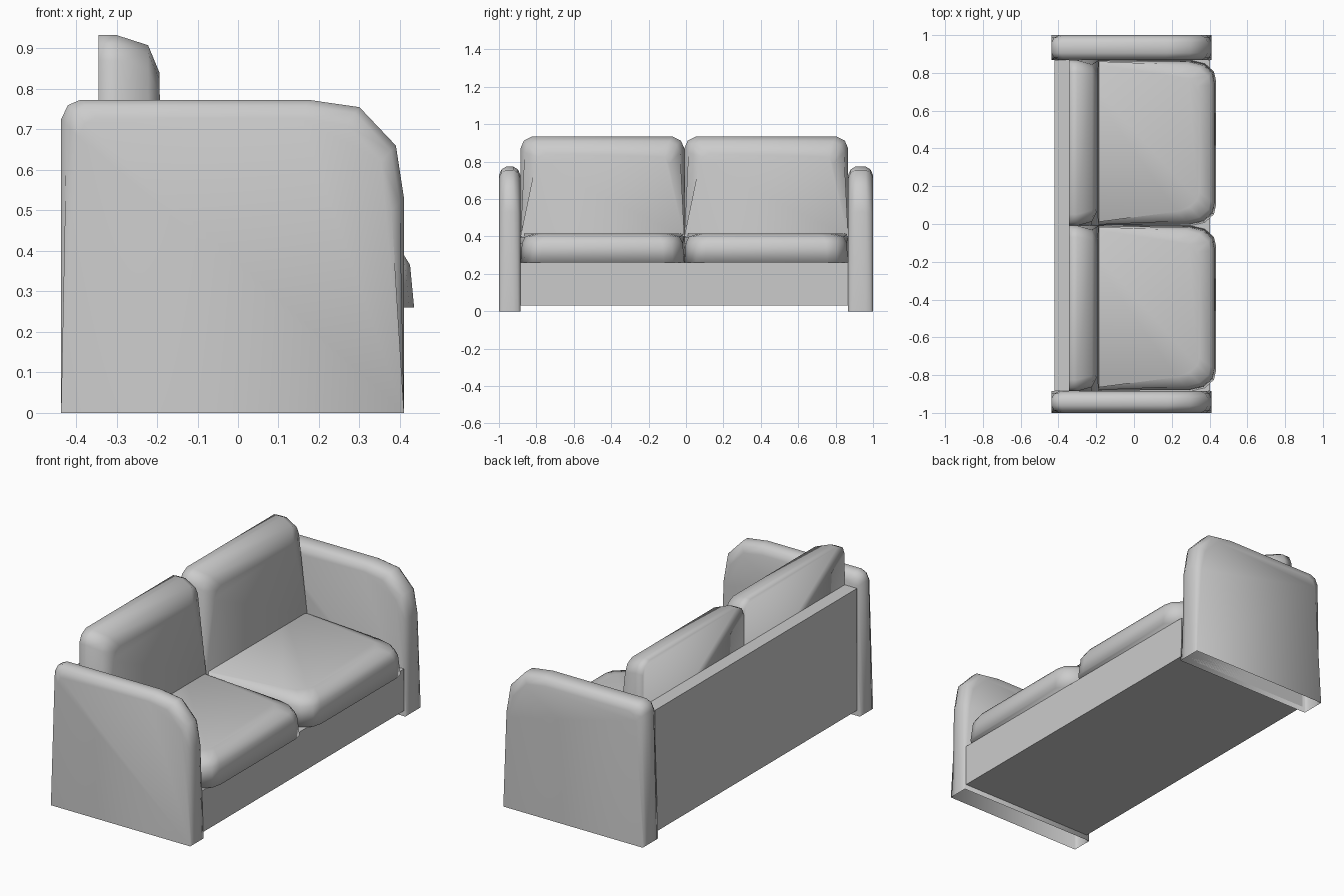
import bpy, bmesh

if "Cube" in bpy.data.objects:
    bpy.data.objects.remove(bpy.data.objects["Cube"])


def loft(name, outline, sections, place, angle=None):
    """Stack an open-based (u, v) outline along w; the rounding inset fades to zero at v = 0."""
    us = [p[0] for p in outline]
    mid, half = (min(us) + max(us)) / 2, (max(us) - min(us)) / 2
    height = max(p[1] for p in outline)
    bm = bmesh.new()
    rings = []
    for w, inset in sections:
        ring = []
        for u, v in outline:
            t = inset * v / height
            ring.append(bm.verts.new(place(mid + (u - mid) * (1 - t / half), v - t, w)))
        rings.append(ring)
    for a, b in zip(rings, rings[1:]):
        for i in range(len(a) - 1):
            bm.faces.new((a[i], a[i + 1], b[i + 1], b[i]))
    bm.faces.new(rings[0])
    bm.faces.new(rings[-1])
    bmesh.ops.recalc_face_normals(bm, faces=bm.faces)
    mesh = bpy.data.meshes.new(name)
    bm.to_mesh(mesh)
    bm.free()
    for p in mesh.polygons:
        p.use_smooth = angle is not None
    obj = bpy.data.objects.new(name, mesh)
    bpy.context.collection.objects.link(obj)
    return obj


def mirrored(half_outline):
    return [(-u, v) for u, v in half_outline] + [(u, v) for u, v in reversed(half_outline)]


Y0, Y1 = -0.885, 0.867          # inside faces of the arms
MID = (Y0 + Y1) / 2
H = (Y1 - Y0) / 4               # half width of one cushion

# Frame: L-shaped base and back panel
L = [(-0.42, 0.03), (-0.42, 0.70), (-0.34, 0.70), (-0.34, 0.26), (0.402, 0.26), (0.402, 0.03)]
frame = loft("frame", L, [(Y0, 0), (Y1, 0)], lambda u, v, w: (u, w, v))
bm = bmesh.new()
bm.from_mesh(frame.data)
bmesh.ops.holes_fill(bm, edges=bm.edges)
bmesh.ops.recalc_face_normals(bm, faces=bm.faces)
bm.to_mesh(frame.data)
bm.free()

# Arms: side profile with a rounded rim that fades out at the floor
arm = [(-0.437, 0), (-0.437, 0.725), (-0.42, 0.76), (-0.39, 0.773), (0.175, 0.773),
       (0.30, 0.755), (0.39, 0.66), (0.41, 0.53), (0.41, 0)]
for name, a, b in (("left_arm", -1.0, Y0), ("right_arm", Y1, 1.0)):
    rim = [(a, 0.045), (a + 0.013, 0.015), (a + 0.038, 0),
           (b - 0.038, 0), (b - 0.013, 0.015), (b, 0.045)]
    loft(name, arm, rim, lambda u, v, w: (u, w, v), 180)

# Cushion outlines (half, measured from the hidden edge)
seat = mirrored([(H, 0), (H, 0.64), (H - 0.018, 0.715), (H - 0.06, 0.763), (H - 0.11, 0.775)])
back = mirrored([(H, 0), (H, 0.47), (H - 0.018, 0.512), (H - 0.06, 0.533)])

for side, yc in (("left", MID - H), ("right", MID + H)):
    # Seat cushion: rounded along the front and upper rim
    loft(side + "_seat_cushion", seat,
         [(0.26, 0), (0.365, 0.01), (0.398, 0.03), (0.415, 0.09)],
         lambda u, v, w: (v - 0.34, yc + u, w), 180)
    # Back cushion: flat rear, rounded top front, face leaning slightly
    loft(side + "_back_cushion", back,
         [(-0.345, 0), (-0.30, 0), (-0.222, 0.025), (-0.186, 0.092)],
         lambda u, v, w: (w - (0.010 * v / 0.533 if w > -0.2 else 0), yc + u, 0.40 + v), 180)
